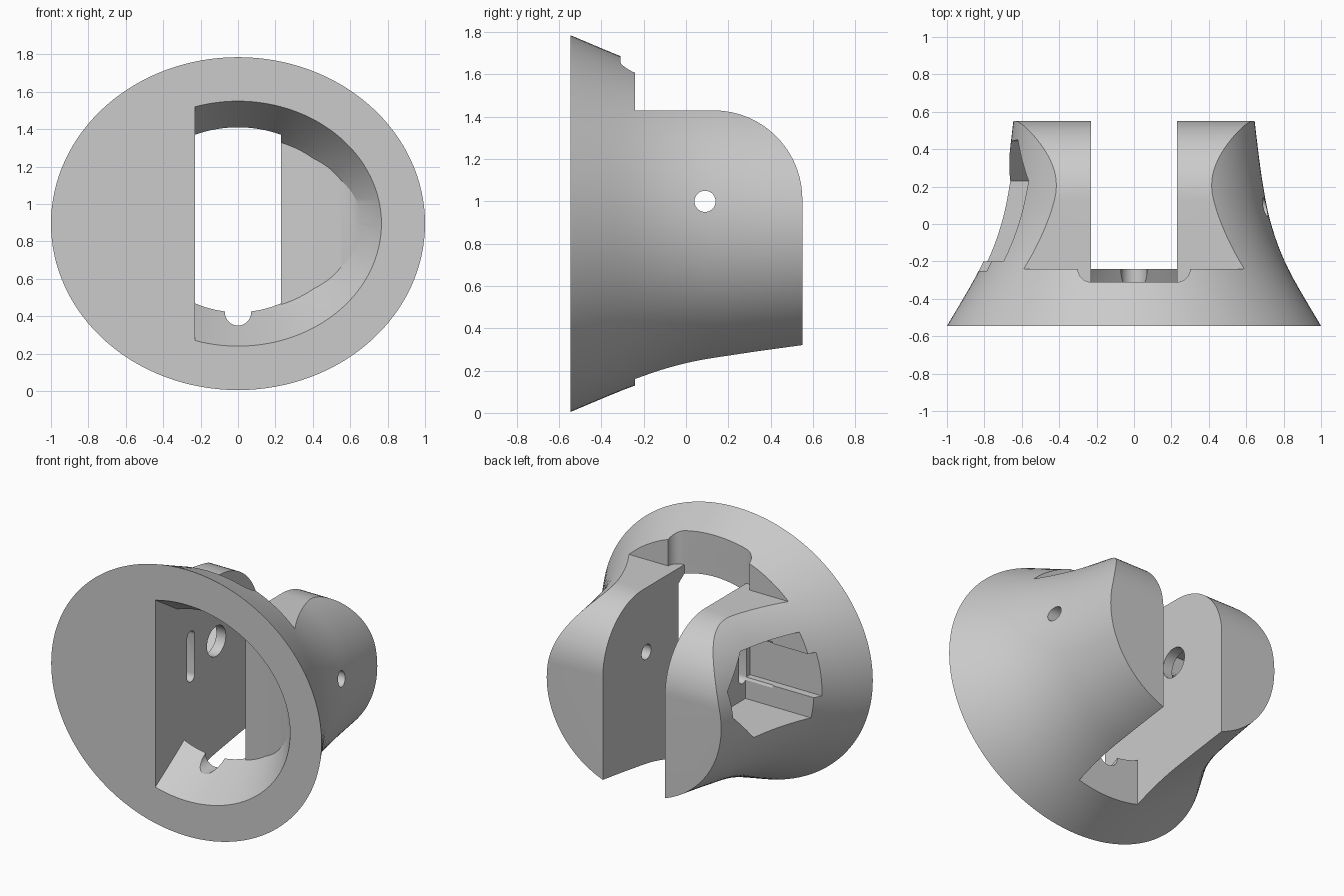
import bpy, bmesh
from math import sin, cos, pi, radians

cube = bpy.data.objects.get("Cube")
if cube:
    bpy.data.objects.remove(cube, do_unlink=True)

ZC = 0.895      # height of the flare's axis
SLOT = 0.23     # half width of the central slot
BACK = -0.24    # rear plane of the front ring

grey = bpy.data.materials.new("plain grey")
grey.use_nodes = True
grey.diffuse_color = (0.6, 0.6, 0.6, 1)
grey.node_tree.nodes["Principled BSDF"].inputs["Base Color"].default_value = (0.6, 0.6, 0.6, 1)


def finish(name, bm):
    bmesh.ops.recalc_face_normals(bm, faces=bm.faces)
    mesh = bpy.data.meshes.new(name)
    bm.to_mesh(mesh)
    bm.free()
    mesh.materials.append(grey)
    obj = bpy.data.objects.new(name, mesh)
    bpy.context.collection.objects.link(obj)
    return obj


def skin(name, rings):
    """Solid through matching closed rings of points."""
    bm = bmesh.new()
    loops = [[bm.verts.new(p) for p in ring] for ring in rings]
    n = len(loops[0])
    for a, b in zip(loops, loops[1:]):
        for i in range(n):
            j = (i + 1) % n
            bm.faces.new((a[i], a[j], b[j], b[i]))
    bm.faces.new(loops[0])
    bm.faces.new(loops[-1])
    return finish(name, bm)


def flare(name, profile, n=128):
    """Elliptical loft along y from (y, rx, rz) stations."""
    return skin(name, [[(rx * cos(2 * pi * i / n), y, ZC + rz * sin(2 * pi * i / n))
                        for i in range(n)] for y, rx, rz in profile])


def prism(name, outline, axis, lo, hi):
    place = {"x": lambda a, b, t: (t, a, b),
             "y": lambda a, b, t: (a, t, b),
             "z": lambda a, b, t: (a, b, t)}[axis]
    return skin(name, [[place(a, b, t) for a, b in outline] for t in (lo, hi)])


def box(name, x0, x1, y0, y1, z0, z1):
    return prism(name, [(x0, y0), (x1, y0), (x1, y1), (x0, y1)], "z", z0, z1)


def arc(a, b, r, start, end, n=16):
    return [(a + r * cos(radians(start + (end - start) * i / n)),
             b + r * sin(radians(start + (end - start) * i / n))) for i in range(n + 1)]


def combine(obj, tool, operation="DIFFERENCE"):
    tool.hide_render = True
    mod = obj.modifiers.new("cut", "BOOLEAN")
    mod.operation, mod.solver, mod.object = operation, "EXACT", tool
    bpy.context.view_layer.objects.active = obj
    bpy.ops.object.modifier_apply(modifier=mod.name)
    bpy.data.objects.remove(tool, do_unlink=True)


def smooth_stations(keys, steps=6):
    """Catmull-Rom interpolation of the profile stations."""
    out = []
    for k in range(len(keys) - 1):
        p0, p1, p2 = keys[max(k - 1, 0)], keys[k], keys[k + 1]
        p3 = keys[min(k + 2, len(keys) - 1)]
        for s in range(steps):
            t = s / steps
            out.append(tuple(0.5 * (2 * b + (c - a) * t + (2 * a - 5 * b + 4 * c - d) * t * t
                                    + (3 * b - a - 3 * c + d) * t ** 3)
                             for a, b, c, d in zip(p0, p1, p2, p3)))
    return out + [keys[-1]]


# Flared outer body
body = flare("flared_housing", smooth_stations([
    (-0.545, 1.0, 0.89), (-0.24, 0.825, 0.765), (0.0, 0.733, 0.695),
    (0.25, 0.683, 0.655), (0.55, 0.645, 0.615)]))

# Flat prong tops with rounded rear corner
combine(body, prism("top_cutter", [(BACK, 1.43)] + arc(0.13, 1.01, 0.42, 90, 0, 24)
                    + [(0.8, 1.01), (0.8, 2), (BACK, 2)], "x", -1.5, 1.5))

# Slot between the prongs
combine(body, box("slot_cutter", -SLOT, SLOT, BACK, 1, -0.5, 2.5))

# Recess in the top of the ring
combine(body, box("recess_lower_cutter", -SLOT, SLOT, -0.31, 0, 1.0, 1.5))
combine(body, prism("recess_cutter", [(0.3, 0)] + arc(0.23, -0.24, 0.07, 0, -90, 8)
                    + arc(-0.23, -0.24, 0.07, -90, -180, 8) + [(-0.3, 0)], "z", 1.43, 2))

# Tapered front cavity, closed on one side and dished on the other
cavity = flare("cavity_cutter", [(-0.6, 0.81, 0.69), (-0.545, 0.767, 0.655),
                                 (-0.31, 0.594, 0.515), (-0.2, 0.485, 0.45)])
combine(cavity, prism("cavity_limit", [
    (-SLOT, -0.8), (1, -0.8), (1, -0.56), (0.77, -0.545), (0.74, -0.48), (0.66, -0.4),
    (0.55, -0.335), (0.4, -0.28), (SLOT, -0.25), (SLOT, -0.1), (-SLOT, -0.1)],
    "z", -1, 3), "INTERSECT")
combine(body, cavity)

# Round notch in the bottom of the ring
combine(body, prism("notch_cutter", arc(0, 0.42, 0.07, 0, 350, 35), "y", -0.6, 0))

# Pin hole through the solid-sided prong
combine(body, prism("pin_hole_cutter", arc(0.09, 1.0, 0.05, 0, 350, 35), "x", 0, 1.2))

# Side pocket with its inner round hole and narrow slot
combine(body, prism("pocket_cutter", [
    (0.23, 1.27), (-0.2, 1.27), (-0.2, 1.14), (-0.25, 1.14), (-0.25, 0.86), (-0.2, 0.86),
    (-0.2, 0.72), (0.23, 0.72), (0.44, 0.93), (0.45, 1.1)], "x", -1.2, -0.3))
combine(body, prism("shaft_hole_cutter", arc(0.1, 1.0, 0.1, 0, 350, 35), "x", -0.5, 0))
combine(body, prism("cable_slot_cutter", arc(-0.17, 1.13, 0.04, 0, 180, 8)
                    + arc(-0.17, 0.87, 0.04, 180, 360, 8), "x", -0.5, 0))

# Smooth curved faces, keep sharp edges
bpy.ops.object.select_all(action="DESELECT")
body.select_set(True)
bpy.context.view_layer.objects.active = body
bpy.ops.object.shade_smooth_by_angle(angle=radians(25))
